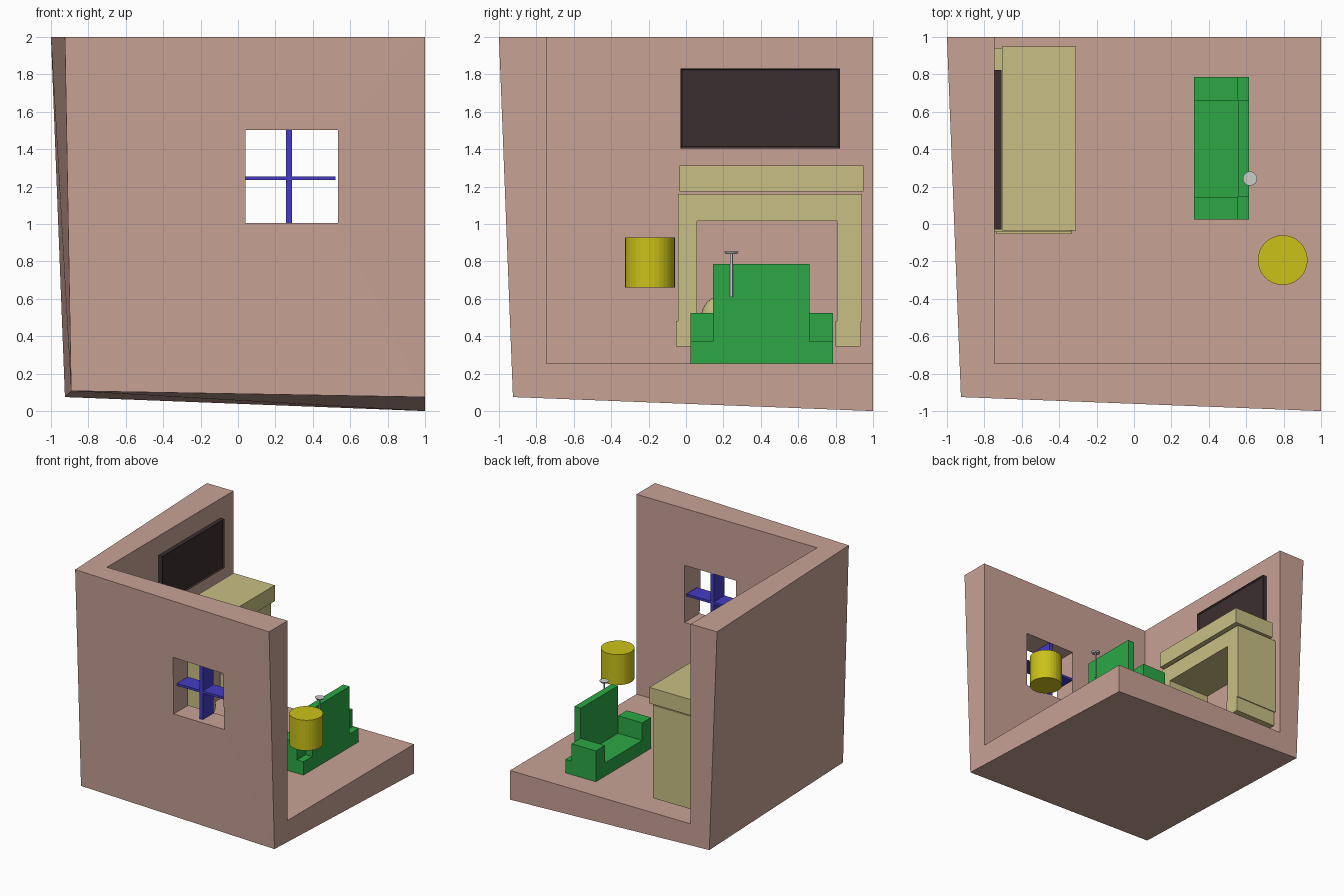
import bpy, bmesh

if "Cube" in bpy.data.objects:
    bpy.data.objects.remove(bpy.data.objects["Cube"])

def material(name, rgb):
    m = bpy.data.materials.new(name)
    m.diffuse_color = (*rgb, 1)
    m.use_nodes = True
    m.node_tree.nodes["Principled BSDF"].inputs["Base Color"].default_value = m.diffuse_color
    return m

PINK = material("wall_pink", (0.58, 0.36, 0.30))
CREAM = material("cream", (0.58, 0.52, 0.23))
GREEN = material("green", (0.025, 0.39, 0.06))
YELLOW = material("yellow", (0.60, 0.54, 0.01))
BLUE = material("blue", (0.06, 0.045, 0.55))
DARK = material("dark", (0.045, 0.028, 0.03))

def finish(name, bm, mat=None):
    me = bpy.data.meshes.new(name)
    bm.to_mesh(me)
    bm.free()
    ob = bpy.data.objects.new(name, me)
    bpy.context.collection.objects.link(ob)
    if mat:
        me.materials.append(mat)
    return ob

def add_box(bm, x, y, z):
    vs = bmesh.ops.create_cube(bm, size=1)["verts"]
    for v in vs:
        for i, (a, b) in enumerate((x, y, z)):
            v.co[i] = a if v.co[i] < 0 else b

def box(name, x, y, z, mat=None):
    bm = bmesh.new()
    add_box(bm, x, y, z)
    return finish(name, bm, mat)

def cylinder(name, loc, r, h, mat=None, r2=None, sides=32):
    bm = bmesh.new()
    bmesh.ops.create_cone(bm, cap_ends=True, segments=sides, radius1=r,
                          radius2=r if r2 is None else r2, depth=h)
    bmesh.ops.translate(bm, verts=bm.verts, vec=loc)
    return finish(name, bm, mat)

def extrude_profile(name, pts, x0, x1, mat):
    # profile in the yz plane, extruded along x
    bm = bmesh.new()
    f = bm.faces.new([bm.verts.new((x0, y, z)) for y, z in pts])
    ext = bmesh.ops.extrude_face_region(bm, geom=[f])["geom"]
    bmesh.ops.translate(bm, vec=(x1 - x0, 0, 0),
                        verts=[g for g in ext if isinstance(g, bmesh.types.BMVert)])
    bmesh.ops.recalc_face_normals(bm, faces=bm.faces)
    return finish(name, bm, mat)

# Room corner: three inner planes thickened outward
A, F = -0.745, 0.255
bm = bmesh.new()
c, e1, e2, e3, f1, f2, f3 = [bm.verts.new(p) for p in (
    (A, A, F), (1, A, F), (A, 1, F), (A, A, 2), (1, 1, F), (A, 1, 2), (1, A, 2))]
for quad in ((c, e1, f1, e2), (c, e3, f3, e1), (c, e2, f2, e3)):
    bm.faces.new(quad)
bm.normal_update()
room = finish("room_shell", bm, PINK)
sol = room.modifiers.new("thickness", "SOLIDIFY")
sol.thickness = 0.255
sol.offset = -1

# Window opening
cutter = box("window_cutter", (0.04, 0.535), (-1.2, -0.6), (1.005, 1.503), PINK)
cutter.hide_render = True
cutter.hide_viewport = True
cutter.display_type = "WIRE"
cut = room.modifiers.new("window", "BOOLEAN")
cut.operation = "DIFFERENCE"
cut.solver = "EXACT"
cut.object = cutter

# Window cross bars
box("window_bar_vertical", (0.257, 0.29), (-0.90, -0.75), (1.005, 1.503), BLUE)
box("window_bar_horizontal", (0.04, 0.522), (-0.90, -0.75), (1.235, 1.255), BLUE)

# Wall picture with a slightly recessed panel
bm = bmesh.new()
add_box(bm, (-0.75, -0.708), (-0.03, 0.823), (1.405, 1.832))
bm.normal_update()
front = [f for f in bm.faces if f.normal.x > 0.9]
bmesh.ops.inset_region(bm, faces=front, thickness=0.014)
bmesh.ops.translate(bm, verts=front[0].verts, vec=(-0.012, 0, 0))
finish("wall_picture", bm, DARK)

# Fireplace: surround, mantel shelf and feet
extrude_profile("fireplace_surround", [
    (-0.043, 0.475), (0.06, 0.475), (0.06, 1.017), (0.806, 1.017),
    (0.806, 0.475), (0.94, 0.475), (0.94, 1.16), (-0.043, 1.16)],
    -0.745, -0.34, CREAM)
box("mantel_shelf", (-0.707, -0.31), (-0.035, 0.95), (1.173, 1.312), CREAM)
for side, ys in (("left", (-0.053, 0.055)), ("right", (0.80, 0.932))):
    box("fireplace_foot_" + side, (-0.735, -0.335), ys, (0.345, 0.482), CREAM)

# Round object in the hearth
bm = bmesh.new()
bmesh.ops.create_uvsphere(bm, u_segments=32, v_segments=16, radius=0.12)
bmesh.ops.translate(bm, verts=bm.verts, vec=(-0.50, 0.20, 0.50))
for f in bm.faces:
    f.smooth = True
finish("hearth_ball", bm, CREAM)

# Sofa
box("sofa_seat", (0.322, 0.616), (0.023, 0.785), (0.255, 0.372), GREEN)
box("sofa_back", (0.555, 0.616), (0.145, 0.66), (0.372, 0.787), GREEN)
for side, ys in (("near", (0.023, 0.145)), ("far", (0.66, 0.785))):
    box("sofa_arm_" + side, (0.322, 0.555), ys, (0.372, 0.525), GREEN)

# Lamp shade and thin stand
cylinder("lamp_shade", (0.795, -0.193, 0.794), 0.133, 0.265, YELLOW)
cylinder("stand_stem", (0.62, 0.243, 0.727), 0.007, 0.235, sides=16)
cylinder("stand_head", (0.62, 0.243, 0.846), 0.030, 0.012, r2=0.038)
